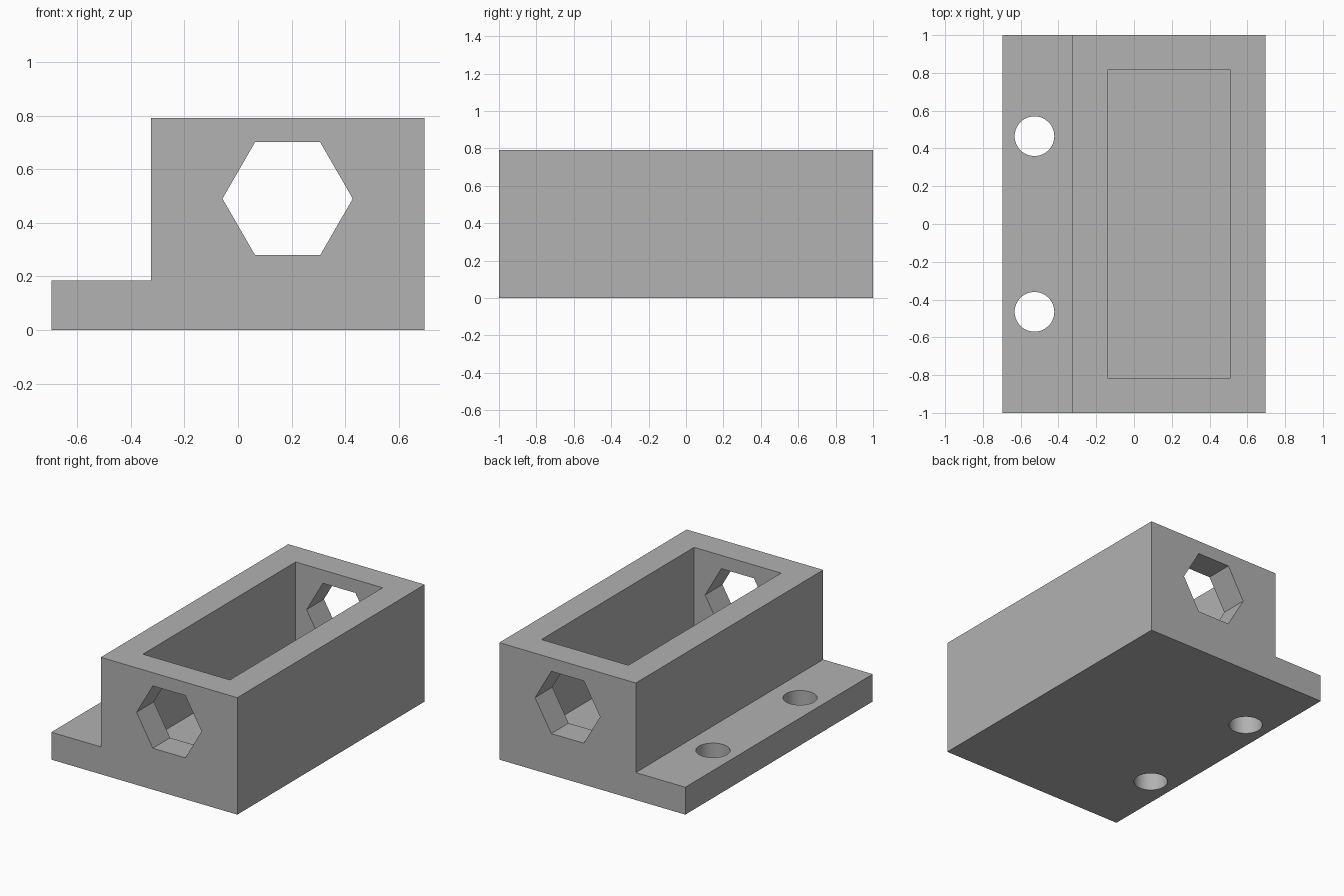
import bpy, bmesh, math
from mathutils import Vector

cube = bpy.data.objects.get("Cube")
if cube:
    bpy.data.objects.remove(cube, do_unlink=True)

WALL = 0.185                 # wall, floor and flange thickness
HALF_X, HALF_Y, HEIGHT = 0.695, 1.0, 0.79
STEP_X = -0.325              # where the flange meets the housing

grey = bpy.data.materials.new("plain grey")
grey.use_nodes = True
colour = (0.445, 0.445, 0.445, 1)
grey.diffuse_color = colour
grey.node_tree.nodes["Principled BSDF"].inputs["Base Color"].default_value = colour


def prism(name, points, sweep):
    """Extrude a closed flat outline along a vector."""
    bm = bmesh.new()
    face = bm.faces.new([bm.verts.new(p) for p in points])
    new = bmesh.ops.extrude_face_region(bm, geom=[face])["geom"]
    bmesh.ops.translate(bm, vec=Vector(sweep),
                        verts=[v for v in new if isinstance(v, bmesh.types.BMVert)])
    bmesh.ops.recalc_face_normals(bm, faces=bm.faces[:])
    mesh = bpy.data.meshes.new(name)
    bm.to_mesh(mesh)
    bm.free()
    mesh.materials.append(grey)
    obj = bpy.data.objects.new(name, mesh)
    bpy.context.collection.objects.link(obj)
    return obj


def ring(sides, radius):
    angles = [2 * math.pi * i / sides for i in range(sides)]
    return [(radius * math.cos(a), radius * math.sin(a)) for a in angles]


# Housing with side flange: L-shaped profile swept front to back
profile = [(-HALF_X, 0), (HALF_X, 0), (HALF_X, HEIGHT),
           (STEP_X, HEIGHT), (STEP_X, WALL), (-HALF_X, WALL)]
housing = prism("flanged_housing", [(x, -HALF_Y, z) for x, z in profile],
                (0, 2 * HALF_Y, 0))

# Open-topped cavity
x0, x1, y1 = STEP_X + WALL, HALF_X - WALL, HALF_Y - WALL
cutters = [prism("cavity_cutter",
                 [(x0, -y1, WALL), (x1, -y1, WALL), (x1, y1, WALL), (x0, y1, WALL)],
                 (0, 0, HEIGHT))]

# Hexagonal opening through both end walls
cutters.append(prism("hexagon_cutter",
                     [(0.185 + x, -1.2, 0.49 + z) for x, z in ring(6, 0.243)],
                     (0, 2.4, 0)))

# Two round mounting holes in the flange
for side in (-1, 1):
    cutters.append(prism("mounting_hole_cutter",
                         [(-0.527 + x, side * 0.465 + y, -0.1) for x, y in ring(64, 0.105)],
                         (0, 0, 0.4)))

for cutter in cutters:
    cutter.hide_render = True
    cut = housing.modifiers.new(cutter.name, 'BOOLEAN')
    cut.operation = 'DIFFERENCE'
    cut.solver = 'EXACT'
    cut.object = cutter

# Apply the cuts, then discard the cutters
bpy.ops.object.select_all(action='DESELECT')
housing.select_set(True)
bpy.context.view_layer.objects.active = housing
for name in [m.name for m in housing.modifiers]:
    bpy.ops.object.modifier_apply(modifier=name)
for cutter in cutters:
    bpy.data.objects.remove(cutter, do_unlink=True)

bpy.ops.object.shade_smooth_by_angle(angle=math.radians(30))
